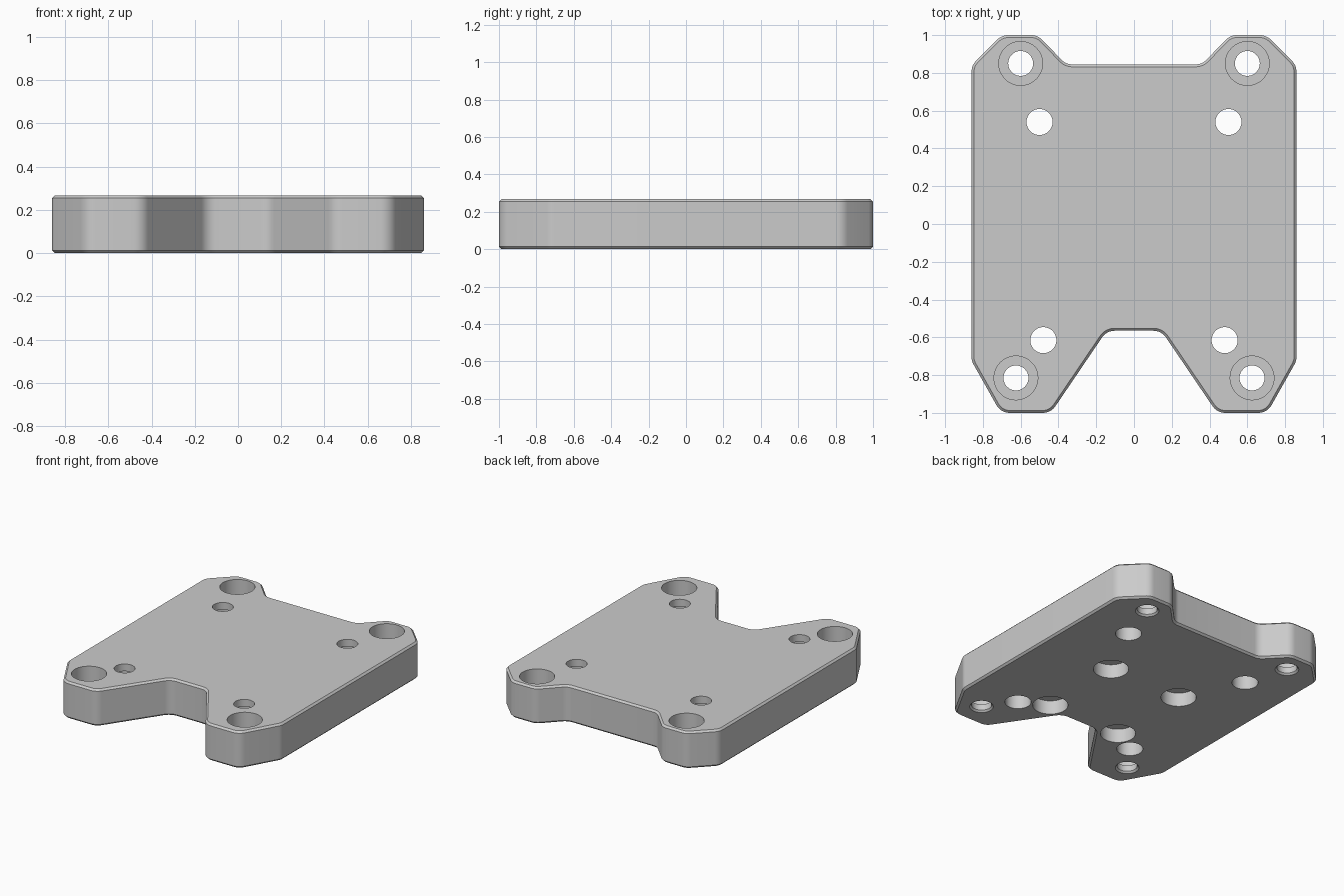
import bpy, bmesh, math
from mathutils import Vector

if "Cube" in bpy.data.objects:
    bpy.data.objects.remove(bpy.data.objects["Cube"], do_unlink=True)

HEIGHT = 0.267
CHAMFER = 0.013

grey = bpy.data.materials.new("plain grey")
grey.use_nodes = True
grey.diffuse_color = (0.6, 0.6, 0.6, 1)
grey.node_tree.nodes["Principled BSDF"].inputs["Base Color"].default_value = (0.6, 0.6, 0.6, 1)


def make_object(name, bm):
    bmesh.ops.recalc_face_normals(bm, faces=bm.faces[:])
    mesh = bpy.data.meshes.new(name)
    bm.to_mesh(mesh)
    bm.free()
    mesh.materials.append(grey)
    obj = bpy.data.objects.new(name, mesh)
    bpy.context.collection.objects.link(obj)
    return obj


def rounded(corners, radius, steps=6):
    """Replace every corner of a polygon by an arc."""
    out = []
    for i, c in enumerate(corners):
        a = (corners[i - 1] - c).normalized()
        b = (corners[(i + 1) % len(corners)] - c).normalized()
        half = a.angle(b) / 2
        centre = c + (a + b).normalized() * radius / math.sin(half)
        start = (c + a * radius / math.tan(half) - centre).normalized()
        end = (c + b * radius / math.tan(half) - centre).normalized()
        out += [centre + start.slerp(end, k / steps).normalized() * radius
                for k in range(steps + 1)]
    return out


def lathe(name, profile, x, y, sides=48):
    """Round cutter from (radius, height) pairs, bottom to top."""
    bm = bmesh.new()
    rings = [[bm.verts.new((x + r * math.cos(math.tau * k / sides),
                            y + r * math.sin(math.tau * k / sides), z))
              for k in range(sides)] for r, z in profile]
    for low, high in zip(rings, rings[1:]):
        for k in range(sides):
            n = (k + 1) % sides
            bm.faces.new((low[k], low[n], high[n], high[k]))
    bm.faces.new(rings[0][::-1])
    bm.faces.new(rings[-1])
    return make_object(name, bm)


# Plate: right half outline from back notch to front notch, mirrored
side = [(0.36, 0.845), (0.51, 1), (0.70, 1), (0.86, 0.84),
        (0.86, -0.725), (0.705, -1), (0.44, -1), (0.145, -0.565)]
corners = [Vector(p) for p in side] + [Vector((-x, y)) for x, y in reversed(side)]
bm = bmesh.new()
base = bm.faces.new([bm.verts.new((p.x, p.y, 0)) for p in rounded(corners, 0.08)])
top = bmesh.ops.extrude_face_region(bm, geom=[base])["geom"]
bmesh.ops.translate(bm, verts=[v for v in top if isinstance(v, bmesh.types.BMVert)],
                    vec=(0, 0, HEIGHT))
# Chamfer the rims of both flat faces
rims = [e for e in bm.edges if abs(e.verts[0].co.z - e.verts[1].co.z) < 1e-6]
bmesh.ops.bevel(bm, geom=rims, offset=CHAMFER, segments=1, affect='EDGES')
plate = make_object("mounting_plate", bm)

# Hole shapes
counterbore = [(0.078, -0.01), (0.078, 0), (0.066, 0.012), (0.066, 0.055), (0.116, 0.055), (0.116, 0.4)]
stepped = [(0.086, -0.1), (0.086, 0.215), (0.069, 0.215), (0.069, 0.4)]
pocket = [(0.116, -0.1), (0.116, 0.1)]
holes = [("corner_hole", counterbore, 0.60, 0.85), ("corner_hole", counterbore, 0.625, -0.815),
         ("small_hole", stepped, 0.50, 0.54), ("small_hole", stepped, 0.48, -0.615),
         ("underside_pocket", pocket, 0.29, 0.11), ("underside_pocket", pocket, 0.29, -0.51)]

# Cut every hole on both sides, then drop the cutters
cutters = [lathe(n, p, s * x, y) for n, p, x, y in holes for s in (-1, 1)]
bpy.context.view_layer.objects.active = plate
for cutter in cutters:
    cutter.hide_render = True
    mod = plate.modifiers.new("cut", 'BOOLEAN')
    mod.operation = 'DIFFERENCE'
    mod.solver = 'EXACT'
    mod.object = cutter
    bpy.ops.object.modifier_apply(modifier=mod.name)
    bpy.data.objects.remove(cutter, do_unlink=True)

bpy.ops.object.select_all(action='DESELECT')
plate.select_set(True)
bpy.ops.object.shade_smooth_by_angle(angle=math.radians(25))
